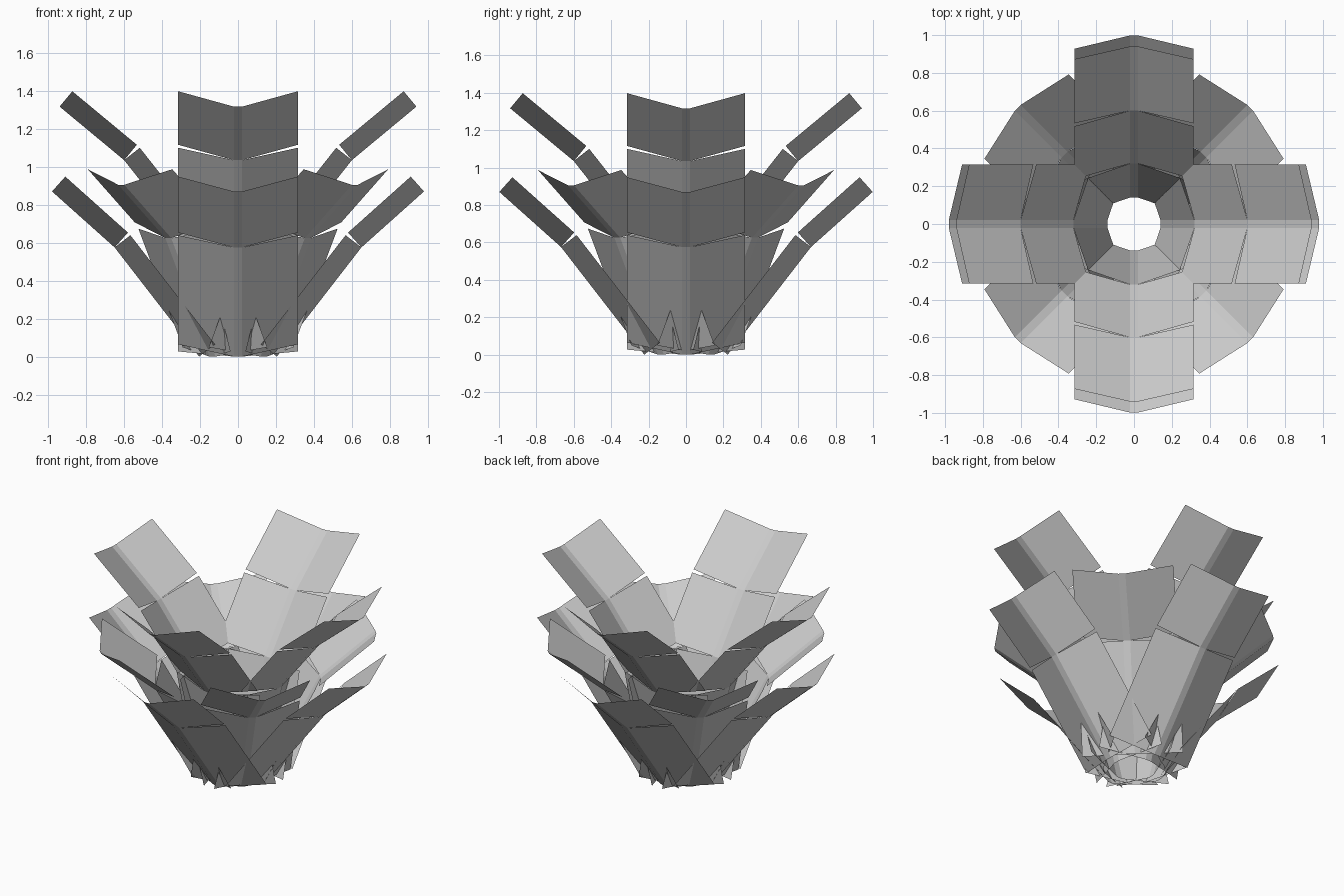
import bpy, bmesh, math

if "Cube" in bpy.data.objects:
    bpy.data.objects.remove(bpy.data.objects["Cube"])

HALF_WIDTH, DEPTH, KEEL = 0.315, 0.105, 0.022

mat = bpy.data.materials.new("leaf_grey")
mat.diffuse_color = (0.6, 0.6, 0.6, 1)
mat.use_nodes = True
mat.node_tree.nodes["Principled BSDF"].inputs["Base Color"].default_value = mat.diffuse_color


def leaf(name, angle, keel_points):
    """V-folded sheet made of straight plates that follow a keel line (radius, height)."""
    bm = bmesh.new()
    section = [(-HALF_WIDTH, DEPTH), (-KEEL, 0), (KEEL, 0), (HALF_WIDTH, DEPTH)]
    ca, sa = math.cos(angle), math.sin(angle)
    for (r0, z0), (r1, z1) in zip(keel_points, keel_points[1:]):
        length = math.hypot(r1 - r0, z1 - z0)
        nr, nz = -(z1 - z0) / length, (r1 - r0) / length   # towards the inside
        rows = []
        for r, z in ((r0, z0), (r1, z1)):
            row = []
            for side, d in section:
                a = r + nr * d
                row.append(bm.verts.new((a * ca - side * sa, a * sa + side * ca, z + nz * d)))
            rows.append(row)
        for i in range(3):
            bm.faces.new((rows[0][i], rows[1][i], rows[1][i + 1], rows[0][i + 1]))
    mesh = bpy.data.meshes.new(name)
    bm.to_mesh(mesh)
    bm.free()
    mesh.materials.append(mat)
    obj = bpy.data.objects.new(name, mesh)
    bpy.context.collection.objects.link(obj)


# three tiers of four leaves, listed from base to tip
lower = [(0.205, 0.0), (0.65, 0.575), (0.98, 0.87)]
middle = [(0.19, 0.0), (0.52, 0.625), (0.87, 0.905)]
upper = [(0.14, 0.0), (0.32, 0.68), (0.60, 1.035), (0.94, 1.317)]

for k in range(4):
    turn = k * math.pi / 2
    # the front and back lower leaves sit slightly further out
    out = 0.018 * (k % 2)
    leaf("lower_leaf", turn, [(r + out, z) for r, z in lower])
    leaf("middle_leaf", turn + math.pi / 4, middle)
    leaf("upper_leaf", turn, upper)
